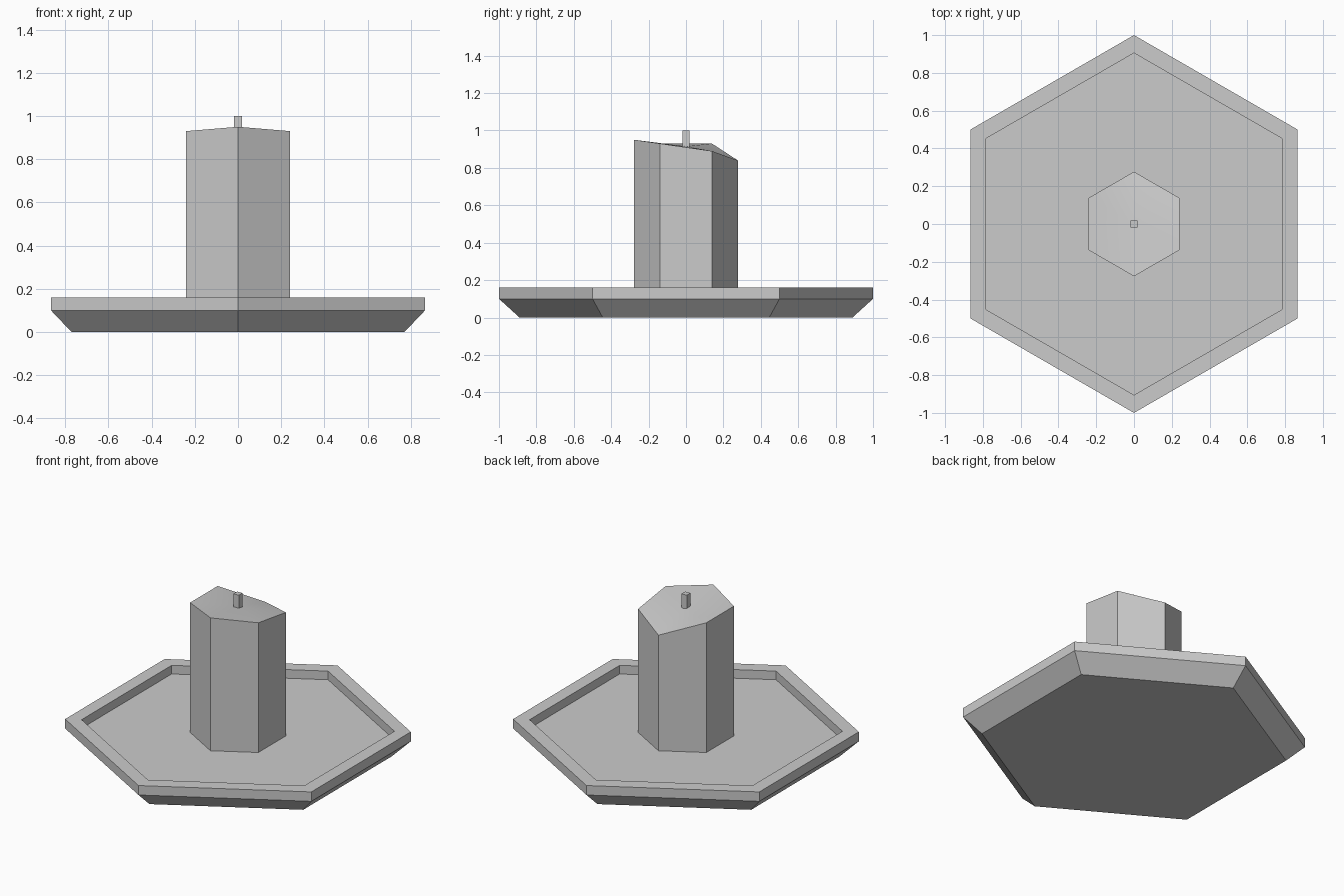
import bpy, bmesh
from math import sin, cos, radians

if "Cube" in bpy.data.objects:
    bpy.data.objects.remove(bpy.data.objects["Cube"])


def hexagon(bm, radius, heights):
    """Ring of six vertices, first corner pointing to the front (-y)."""
    return [bm.verts.new((radius * cos(radians(-90 + 60 * i)),
                          radius * sin(radians(-90 + 60 * i)), z))
            for i, z in enumerate(heights)]


def bridge(bm, a, b):
    for i in range(6):
        j = (i + 1) % 6
        bm.faces.new((a[i], a[j], b[j], b[i]))


def finish(bm, name):
    bmesh.ops.recalc_face_normals(bm, faces=bm.faces[:])
    mesh = bpy.data.meshes.new(name)
    bm.to_mesh(mesh)
    bm.free()
    obj = bpy.data.objects.new(name, mesh)
    bpy.context.collection.objects.link(obj)
    return obj


# Tray: chamfered underside, vertical rim, recessed floor
bm = bmesh.new()
profile = [(0.89, 0.0), (1.0, 0.10), (1.0, 0.16), (0.905, 0.16), (0.905, 0.105)]
rings = [hexagon(bm, r, [z] * 6) for r, z in profile]
for lower, upper in zip(rings, rings[1:]):
    bridge(bm, lower, upper)
bm.faces.new(rings[0])
bm.faces.new(rings[-1])
finish(bm, "candle_tray")

# Candle: hexagonal column with an unevenly melted top
bm = bmesh.new()
base = hexagon(bm, 0.277, [0.105] * 6)
top = hexagon(bm, 0.277, [0.95, 0.93, 0.89, 0.84, 0.93, 0.93])
bridge(bm, base, top)
bm.faces.new(base)
centre = bm.verts.new((0, 0, 0.915))
for i in range(6):
    bm.faces.new((top[i], top[(i + 1) % 6], centre))
candle = finish(bm, "candle_body")
bpy.context.view_layer.objects.active = candle
candle.select_set(True)
bpy.ops.object.shade_smooth_by_angle(angle=radians(30))

# Wick: small square post
bpy.ops.mesh.primitive_cube_add(size=1, location=(0, 0, 0.945))
wick = bpy.context.object
wick.name = "wick"
wick.scale = (0.036, 0.036, 0.11)
